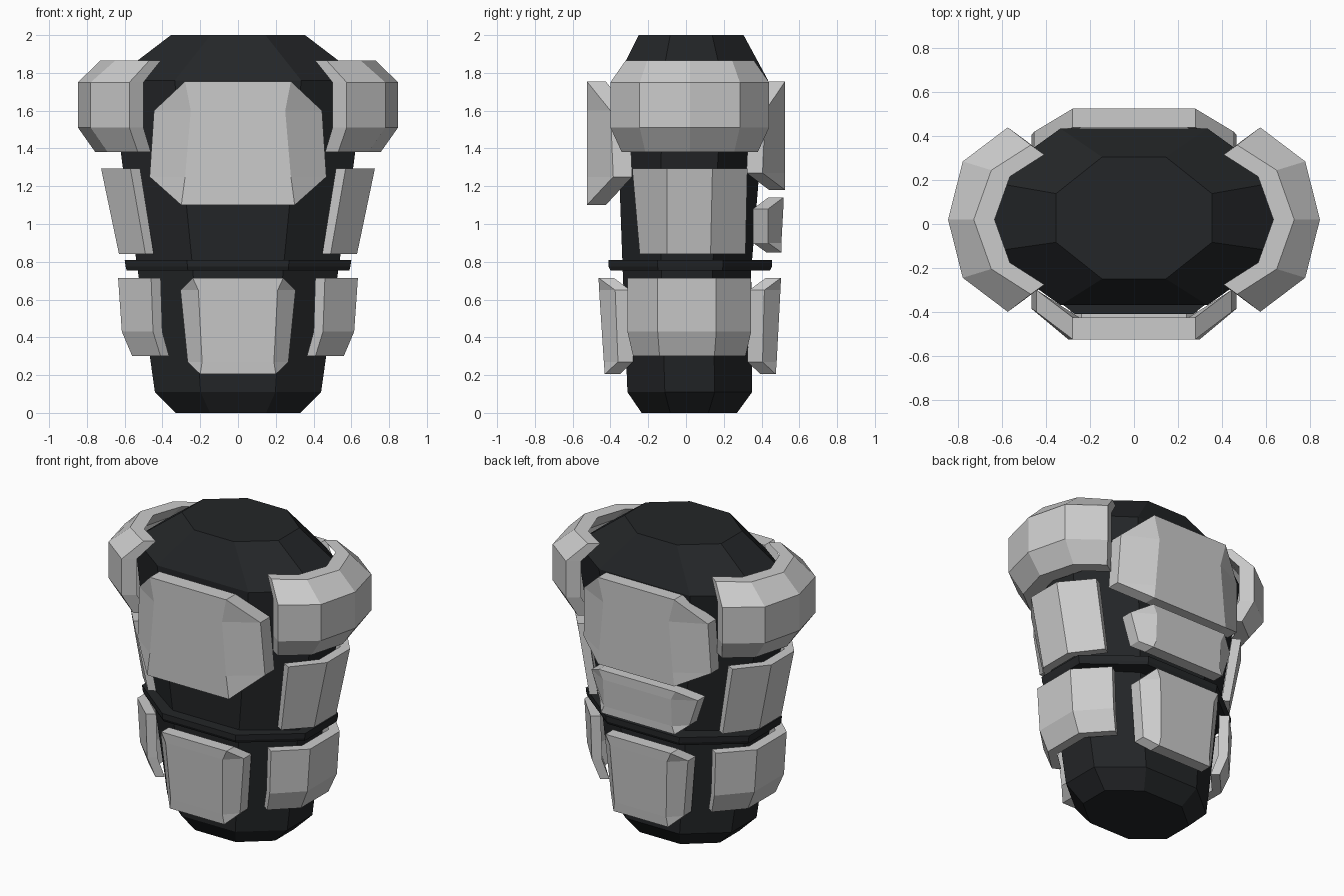
import bpy, bmesh

if "Cube" in bpy.data.objects:
    bpy.data.objects.remove(bpy.data.objects["Cube"])

dark = bpy.data.materials.new("dark_fabric")
dark.diffuse_color = (0.017, 0.019, 0.021, 1)
dark.use_nodes = True
dark.node_tree.nodes["Principled BSDF"].inputs["Base Color"].default_value = dark.diffuse_color


def finish(name, bm, mat=None):
    bmesh.ops.recalc_face_normals(bm, faces=bm.faces)
    me = bpy.data.meshes.new(name)
    bm.to_mesh(me)
    bm.free()
    ob = bpy.data.objects.new(name, me)
    bpy.context.collection.objects.link(ob)
    if mat:
        me.materials.append(mat)


def loft(name, rings, mat):
    """Stack eight-sided rings: (z, half width, y front, y back, flat share)."""
    bm = bmesh.new()
    loops = []
    for z, a, y0, y1, k in rings:
        c, b = (y0 + y1) / 2, (y1 - y0) / 2
        pts = [(1, -.4), (1, .4), (k, 1), (-k, 1), (-1, .4), (-1, -.4), (-k, -1), (k, -1)]
        loops.append([bm.verts.new((a * u, c + b * v, z)) for u, v in pts])
    for lo, hi in zip(loops, loops[1:]):
        for i in range(8):
            j = (i + 1) % 8
            bm.faces.new((lo[i], lo[j], hi[j], hi[i]))
    bm.faces.new(loops[0])
    bm.faces.new(loops[-1])
    finish(name, bm, mat)


def plate(name, grid, inward, cut_corners=False):
    """Thick faceted panel from a grid of outer points; inward() gives the inner side."""
    bm = bmesh.new()
    nr, nc = len(grid), len(grid[0])
    corners = {(0, 0), (0, nc - 1), (nr - 1, 0), (nr - 1, nc - 1)} if cut_corners else set()
    vs = {(r, c): bm.verts.new(grid[r][c]) for r in range(nr) for c in range(nc)
          if (r, c) not in corners}
    for r in range(nr - 1):
        for c in range(nc - 1):
            keys = [(r, c), (r, c + 1), (r + 1, c + 1), (r + 1, c)]
            bm.faces.new([vs[k] for k in keys if k in vs])
    ext = bmesh.ops.extrude_face_region(bm, geom=bm.faces[:], use_keep_orig=True)
    for v in ext["geom"]:
        if isinstance(v, bmesh.types.BMVert):
            v.co = inward(v.co)
    finish(name, bm)


def flat_plate(name, rows, thick):
    """Front or back panel, rows of (z, inner x, outer x, middle y, side y)."""
    grid = [[(-xo, ys, z), (-xi, ym, z), (xi, ym, z), (xo, ys, z)]
            for z, xi, xo, ym, ys in rows]
    plate(name, grid, lambda p: (p.x, p.y + thick, p.z), True)


def side_plate(name, rows, scale):
    """Mirrored side panels, rows of (z, [(x, y), ...])."""
    for side, s in (("right", 1), ("left", -1)):
        grid = [[(s * x, y, z) for x, y in pts] for z, pts in rows]
        plate(f"{name}_{side}", grid,
              lambda p: (p.x * scale, .02 + (p.y - .02) * scale, p.z))


# torso and belt
loft("torso", [(0, .33, -.235, .27, .45), (.11, .44, -.31, .35, .45),
               (.75, .53, -.335, .345, .45), (1.3, .61, -.355, .39, .48),
               (1.76, .67, -.37, .435, .5), (2, .355, -.25, .305, .41)], dark)
loft("belt", [(.755, .59, -.40, .445, .45), (.775, .595, -.41, .455, .45),
              (.81, .6, -.41, .455, .45)], dark)

# front panels
flat_plate("chest_plate", [(1.1, .3, .4, -.525, -.4), (1.25, .28, .468, -.525, -.385),
                           (1.6, .25, .445, -.525, -.4), (1.755, .28, .4, -.525, -.4)], .1)
flat_plate("lower_front_plate", [(.205, .2, .25, -.43, -.36), (.27, .19, .267, -.435, -.36),
                                 (.65, .21, .305, -.46, -.375), (.715, .24, .3, -.463, -.38)], .08)

# back panels
flat_plate("upper_back_plate", [(1.18, .28, .4, .525, .41), (1.27, .27, .468, .525, .405),
                                (1.6, .24, .455, .525, .42), (1.755, .28, .4, .525, .42)], -.085)
flat_plate("middle_back_plate", [(.85, .27, .3, .505, .44), (.9, .25, .33, .505, .435),
                                 (1.08, .25, .39, .515, .435), (1.14, .28, .35, .515, .43)], -.08)
flat_plate("lower_back_plate", [(.205, .2, .25, .475, .4), (.27, .19, .267, .48, .405),
                                (.65, .21, .305, .5, .415), (.715, .24, .3, .503, .42)], -.08)

# shoulder pads: five columns curving round the side
def arc(*pts):
    return [(x, .02 - y) for x, y in pts] + [(x, .02 + y) for x, y in pts[-2::-1]]

full = arc((.575, .42), (.78, .265), (.847, 0))
side_plate("shoulder_pad", [(1.38, arc((.53, .36), (.69, .235), (.755, 0))),
                            (1.51, full), (1.75, full),
                            (1.865, arc((.47, .34), (.65, .225), (.73, 0)))], .87)

# rib and hip panels: three facets each
side_plate("rib_plate", [(.84, [(.49, -.245), (.63, -.1), (.63, .13), (.49, .315)]),
                         (1.295, [(.57, -.285), (.725, -.1), (.725, .14), (.57, .325)])], .91)
side_plate("hip_plate", [(.3, [(.41, -.28), (.56, -.14), (.56, .15), (.41, .315)]),
                         (.43, [(.45, -.31), (.615, -.15), (.615, .16), (.45, .345)]),
                         (.715, [(.46, -.31), (.635, -.15), (.635, .16), (.46, .345)])], .89)
